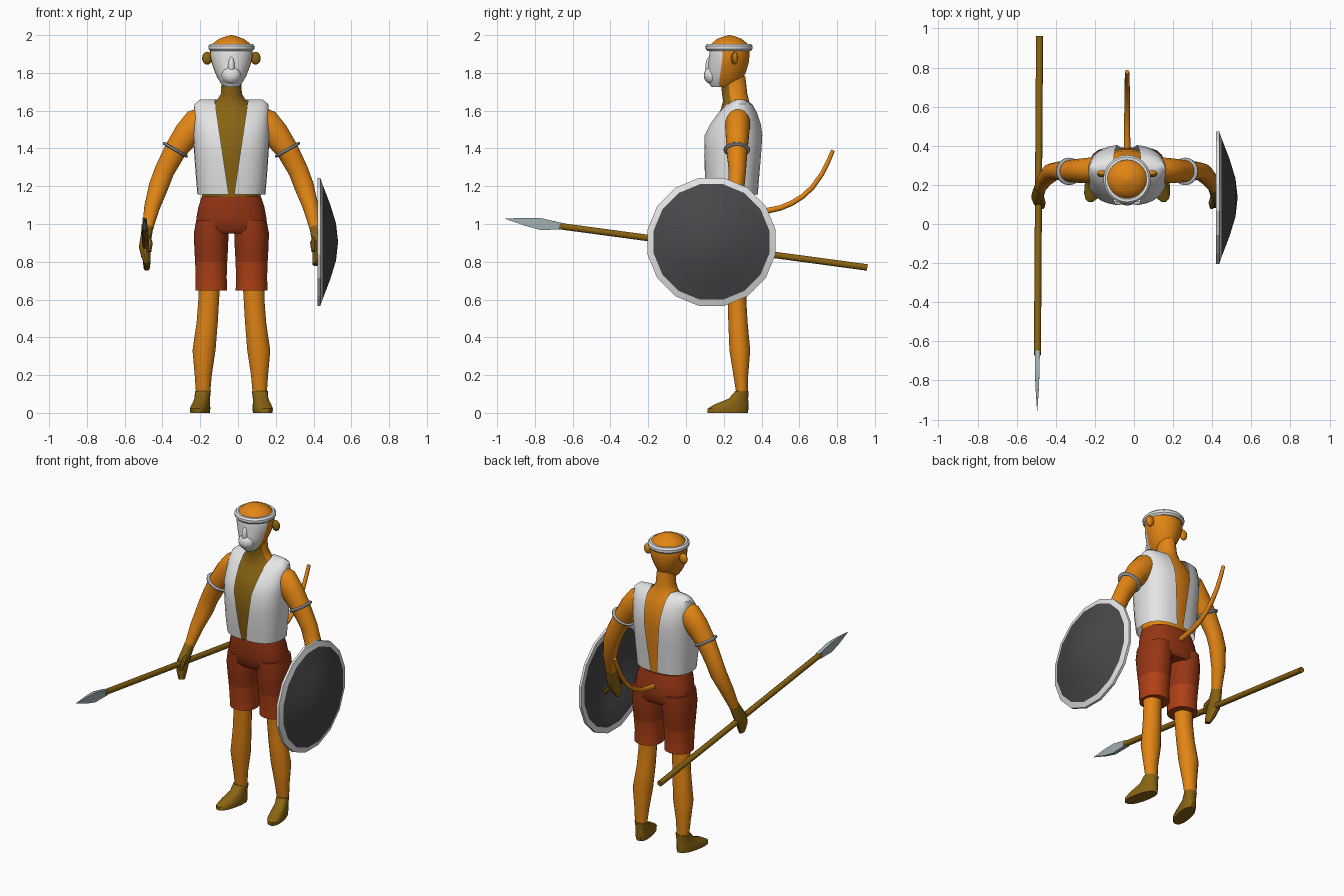
import bpy, bmesh, math
from mathutils import Vector

if "Cube" in bpy.data.objects:
    bpy.data.objects.remove(bpy.data.objects["Cube"])

CX = -0.035  # body centre line


def mat(name, r, g, b):
    m = bpy.data.materials.new(name)
    m.diffuse_color = (r, g, b, 1)
    m.use_nodes = True
    m.node_tree.nodes["Principled BSDF"].inputs["Base Color"].default_value = m.diffuse_color
    return m


ORANGE = mat("orange fur", 0.76, 0.235, 0.007)
BROWN = mat("brown", 0.25, 0.125, 0.006)
WHITE = mat("white", 0.78, 0.78, 0.78)
RED = mat("red cloth", 0.31, 0.037, 0.007)
RED2 = mat("light red cloth", 0.43, 0.052, 0.008)
DARK = mat("dark shield", 0.065, 0.065, 0.07)
STEEL = mat("steel", 0.36, 0.43, 0.45)
BAND = mat("band grey", 0.45, 0.48, 0.52)
Z, X, Y = Vector((0, 0, 1)), Vector((1, 0, 0)), Vector((0, 1, 0))


def finish(bm, name, mats, rule=None, smooth=40):
    bmesh.ops.recalc_face_normals(bm, faces=bm.faces)
    bm.normal_update()
    if rule:
        for f in bm.faces:
            f.material_index = rule(f.calc_center_median(), f.normal)
    me = bpy.data.meshes.new(name)
    bm.to_mesh(me)
    bm.free()
    for m in mats:
        me.materials.append(m)
    ob = bpy.data.objects.new(name, me)
    bpy.context.collection.objects.link(ob)
    if smooth:
        bpy.ops.object.select_all(action='DESELECT')
        bpy.context.view_layer.objects.active = ob
        ob.select_set(True)
        bpy.ops.object.shade_smooth_by_angle(angle=math.radians(smooth))
    return ob


def spow(v, p):
    return math.copysign(abs(v) ** p, v)


def loft(name, rings, mats, n=16, ref=Y, level=False, p=1.0, rule=None,
         smooth=40, mirror=False, move=None, close=False):
    """Skin through rings (x, y, z, radius a, radius b)."""
    for side in ((1, -1) if mirror else (1,)):
        bm = bmesh.new()
        cs = [Vector(r[:3]) for r in rings]
        loops = []
        for i, r in enumerate(rings):
            a, b = max(i - 1, 0), min(i + 1, len(cs) - 1)
            if close:
                a, b = i - 1, (i + 1) % len(cs)
            t = Z if level else (cs[b] - cs[a]).normalized()
            u = t.cross(ref).normalized()
            v = t.cross(u)
            loop = []
            for k in range(n):
                w = 2 * math.pi * (k + 0.5) / n
                co = cs[i] + u * r[3] * spow(math.cos(w), p) + v * r[4] * spow(math.sin(w), p)
                if move:
                    co = move(co)
                co.x = CX + side * (co.x - CX)
                loop.append(bm.verts.new(co))
            loops.append(loop)
        pairs = list(zip(loops, loops[1:])) + ([(loops[-1], loops[0])] if close else [])
        for l0, l1 in pairs:
            for k in range(n):
                j = (k + 1) % n
                bm.faces.new((l0[k], l0[j], l1[j], l1[k]))
        if not close:
            bm.faces.new(loops[0])
            bm.faces.new(loops[-1])
        label = name if not mirror else ("right_" if side == 1 else "left_") + name
        finish(bm, label, mats, rule, smooth)


def stack(name, rows, mats, x=CX, **kw):
    """Upright loft from rows (z, half width, y front, y back)."""
    loft(name, [(x, (r[2] + r[3]) / 2, r[0], r[1], (r[3] - r[2]) / 2) for r in rows],
         mats, level=True, **kw)


def ball(name, c, r, mats, rule=None):
    bm = bmesh.new()
    bmesh.ops.create_uvsphere(bm, u_segments=16, v_segments=10, radius=1)
    for v in bm.verts:
        v.co = Vector(c) + Vector((v.co.x * r[0], v.co.y * r[1], v.co.z * r[2]))
    finish(bm, name, mats, rule)


# torso with brown chest and neck
stack("torso", [(1.11, .15, .14, .365), (1.2, .165, .135, .365), (1.33, .18, .115, .375),
                (1.47, .185, .115, .385), (1.55, .18, .15, .375), (1.61, .13, .185, .355),
                (1.65, .08, .195, .335), (1.69, .056, .19, .325), (1.78, .052, .18, .315)],
      [ORANGE, BROWN], n=24, rule=lambda c, n: int(n.y < -.35))

# head with white face
stack("head", [(1.725, .04, .135, .26), (1.745, .056, .12, .285), (1.775, .075, .115, .305),
               (1.81, .09, .115, .32), (1.85, .104, .118, .332), (1.89, .114, .122, .337),
               (1.93, .112, .124, .335), (1.955, .1, .135, .326), (1.98, .066, .165, .295),
               (1.993, .03, .2, .26), (2.0, .004, .226, .234)],
      [ORANGE, WHITE], n=28,
      rule=lambda c, n: int(c.y < .195 and n.y < -.2 and 1.735 < c.z < 1.93))
ball("muzzle", (CX, .14, 1.787), (.052, .046, .048), [WHITE])
ball("nose", (CX, .125, 1.835), (.018, .022, .05), [WHITE])
for s in (-1, 1):
    ball("ear", (CX + s * .128, .257, 1.878), (.027, .018, .034), [ORANGE, BROWN],
         rule=lambda c, n: int(n.y < .1))

# headband
loft("headband", [(CX + .105 * math.cos(a), .228 + .108 * math.sin(a), 1.935, .018, .02)
                  for a in [2 * math.pi * i / 28 for i in range(28)]],
     [WHITE], n=8, ref=Z, close=True)

# open vest, one half mirrored: rows (z, half width, y front, y back)
rows = [(1.155, .18, .112, .38), (1.25, .188, .1, .388), (1.36, .196, .095, .398),
        (1.47, .202, .095, .406), (1.53, .202, .125, .398), (1.59, .2, .168, .378),
        (1.635, .195, .215, .352), (1.66, .165, .262, .31)]
for side in (-1, 1):
    bm = bmesh.new()
    grid = []
    for z, rx, y0, y1 in rows:
        k = (z - 1.155) / .505
        a0 = math.asin(((.014 + .075 * k) / rx) ** (1 / .8))
        a1 = math.pi - math.asin(((.02 + .05 * k) / rx) ** (1 / .8))
        line = []
        for i in range(15):
            a = a0 + (a1 - a0) * i / 14
            line.append(bm.verts.new((CX + side * rx * spow(math.sin(a), .8),
                                      (y0 + y1) / 2 - (y1 - y0) / 2 * spow(math.cos(a), .8), z)))
        grid.append(line)
    for r0, r1 in zip(grid, grid[1:]):
        for i in range(14):
            bm.faces.new((r0[i], r0[i + 1], r1[i + 1], r1[i]))
    # shoulder cap closing the top ridge
    top = grid[-1]
    for i in range(7):
        q = [top[i], top[i + 1], top[13 - i], top[14 - i]]
        bm.faces.new(list(dict.fromkeys(q)))
    finish(bm, "vest_half", [WHITE])

# shorts
hem = lambda c, n: int(c.z < .8)
stack("shorts_hips", [(1.145, .158, .135, .372), (1.09, .176, .135, .385),
                      (1.03, .187, .14, .392), (.97, .187, .15, .39), (.95, .17, .17, .375)],
      [RED], n=24, p=.85)
stack("shorts_leg", [(1.02, .08, .15, .388), (.95, .093, .15, .388), (.87, .09, .16, .38),
                     (.8, .086, .17, .37), (.72, .083, .18, .36), (.66, .085, .185, .36),
                     (.647, .085, .185, .36)],
      [RED, RED2], x=CX - .107, n=20, p=.9, rule=hem, mirror=True)

# legs and feet
loft("leg", [(-.15, .27, .75, .06, .062), (-.155, .27, .6, .056, .05), (-.163, .275, .48, .057, .052),
             (-.18, .285, .33, .062, .056), (-.184, .29, .2, .046, .04), (-.185, .297, .1, .038, .031)],
     [ORANGE], level=True, mirror=True)
stack("foot", [(0, .045, .112, .33), (.022, .048, .112, .332), (.045, .044, .15, .332),
               (.075, .039, .225, .33), (.115, .041, .26, .332)],
      [BROWN], x=-.185, mirror=True, p=.85,
      move=lambda c: Vector((c.x - (.3 - c.y) * .2, c.y, c.z)))

# arms, hands and arm bands
loft("arm", [(-.15, .275, 1.58, .055, .05), (-.215, .275, 1.535, .08, .066),
             (-.27, .272, 1.475, .073, .063), (-.335, .27, 1.385, .06, .056),
             (-.39, .272, 1.28, .054, .046), (-.42, .265, 1.2, .053, .045),
             (-.455, .23, 1.09, .042, .04), (-.48, .185, .97, .029, .03)],
     [ORANGE], mirror=True)
loft("hand", [(-.479, .188, .98, .031, .032), (-.487, .165, .93, .03, .042),
              (-.494, .14, .88, .031, .048), (-.488, .12, .83, .025, .04),
              (-.478, .105, .785, .014, .025)], [BROWN], n=12, mirror=True)
loft("thumb", [(-.478, .15, .93, .014, .014), (-.465, .105, .9, .014, .015),
               (-.468, .085, .855, .01, .01)], [BROWN], n=8, mirror=True)
axis = Vector((-.5, 0, -.866))
bu = axis.cross(Y).normalized()
loft("arm_band", [tuple(Vector((-.332, .269, 1.393)) + .063 * math.cos(a) * bu
                        + .058 * math.sin(a) * Y) + (.013, .009)
                  for a in [2 * math.pi * i / 20 for i in range(20)]],
     [BAND], n=8, ref=bu.cross(Y), close=True, mirror=True)

# tail
loft("tail", [(CX, .34, 1.06, .017, .017), (CX, .43, 1.07, .016, .016), (CX, .5, 1.085, .015, .015),
              (CX, .56, 1.11, .015, .015), (CX, .62, 1.148, .014, .014), (CX, .67, 1.195, .014, .014),
              (CX, .72, 1.265, .013, .013), (CX, .755, 1.335, .012, .012),
              (CX, .778, 1.39, .011, .011)], [ORANGE], n=10, ref=X)

# spear
loft("spear_shaft", [(-.483, .96, .77, .018, .018), (-.494, -.67, .989, .018, .018)],
     [BROWN], n=10, ref=X)
loft("spear_blade", [(-.494, -.65, .987, .024, .018), (-.495, -.77, 1.0, .044, .016),
                     (-.495, -.85, 1.012, .03, .011), (-.495, -.957, 1.028, .001, .001)],
     [STEEL], n=4, ref=X, smooth=0,
     move=lambda c: c)

# shield: concave shell revolved around x, profile (radius, x)
prof = [(0, .53), (.1, .519), (.2, .489), (.312, .447), (.345, .436), (.345, .42),
        (.31, .422), (.2, .468), (.1, .498), (0, .509)]
bm = bmesh.new()
N = 16
loops = []
for r, x in prof:
    loops.append([bm.verts.new((x, .135 + r * math.cos(2 * math.pi * (k + .5) / N),
                                .905 + r * math.sin(2 * math.pi * (k + .5) / N)))
                  for k in range(N)])
for l0, l1 in zip(loops, loops[1:]):
    for k in range(N):
        j = (k + 1) % N
        bm.faces.new((l0[k], l0[j], l1[j], l1[k]))
bmesh.ops.remove_doubles(bm, verts=bm.verts, dist=1e-4)
finish(bm, "shield", [DARK, WHITE],
       rule=lambda c, n: int(math.hypot(c.y - .135, c.z - .905) > .31), smooth=20)
# shield grip
loft("shield_grip", [(.49, .135, 1.02, .012, .012), (.428, .135, .95, .012, .012),
                     (.428, .135, .86, .012, .012), (.49, .135, .79, .012, .012)], [BROWN], n=8)
